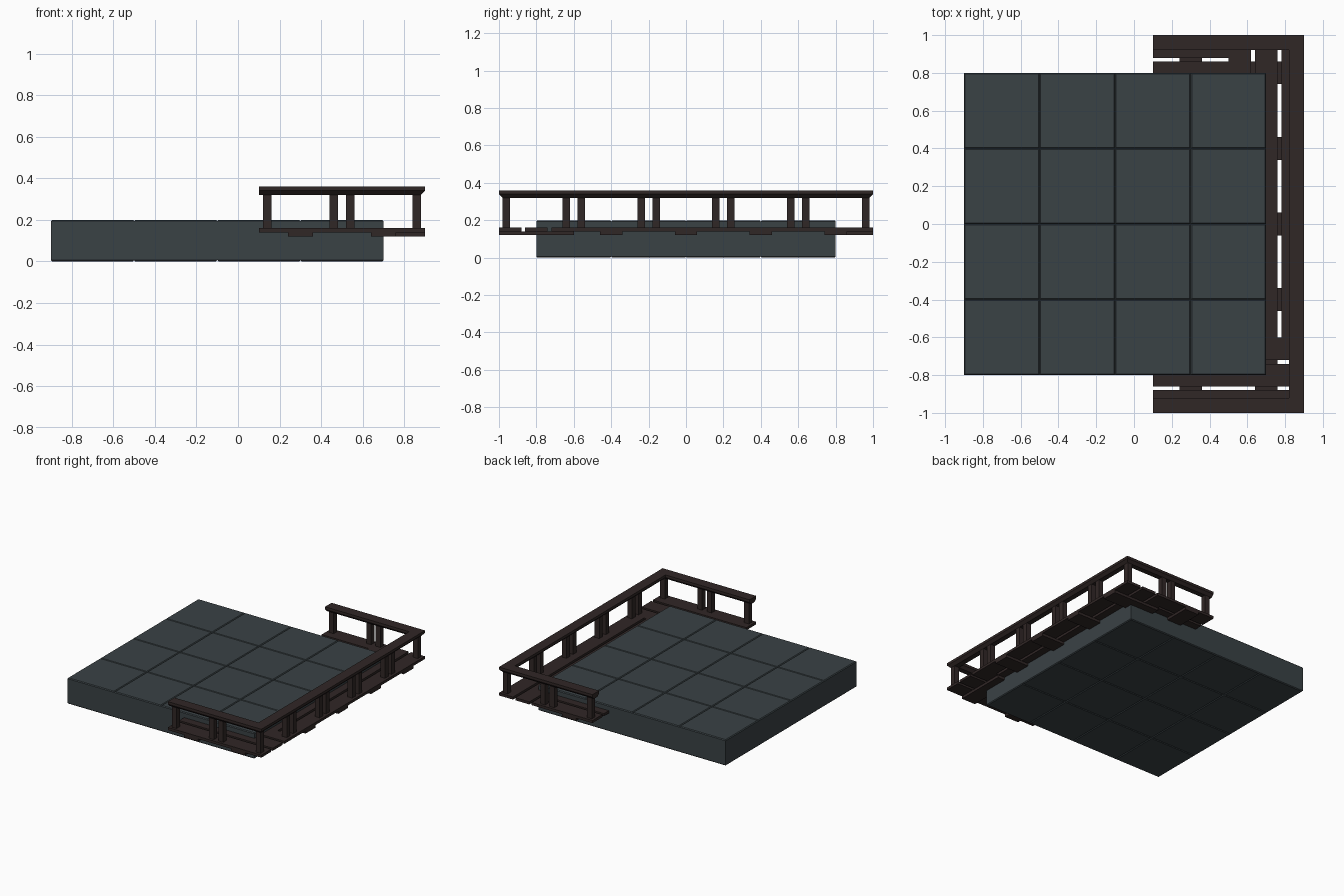
import bpy, bmesh
from mathutils import Vector

if "Cube" in bpy.data.objects:
    bpy.data.objects.remove(bpy.data.objects["Cube"])


def material(name, rgb):
    m = bpy.data.materials.new(name)
    m.diffuse_color = (*rgb, 1)
    m.use_nodes = True
    m.node_tree.nodes["Principled BSDF"].inputs["Base Color"].default_value = m.diffuse_color
    return m


STONE = material("dark_slate", (0.042, 0.054, 0.060))
WOOD = material("dark_wood", (0.030, 0.020, 0.019))


def finish(bm, name, mat):
    bmesh.ops.recalc_face_normals(bm, faces=bm.faces)
    me = bpy.data.meshes.new(name)
    bm.to_mesh(me)
    bm.free()
    me.materials.append(mat)
    ob = bpy.data.objects.new(name, me)
    bpy.context.collection.objects.link(ob)
    return ob


def add_box(bm, lo, hi):
    lo, hi = Vector(lo), Vector(hi)
    verts = bmesh.ops.create_cube(bm, size=1)["verts"]
    for v in verts:
        v.co = (lo + hi) / 2 + Vector(a * b for a, b in zip(v.co, hi - lo))


# Stone floor: 4 x 4 slabs with top and bottom edges chamfered
for i in range(4):
    for j in range(4):
        x, y = -0.9 + 0.4 * i, -0.8 + 0.4 * j
        bm = bmesh.new()
        add_box(bm, (x, y, 0), (x + 0.4, y + 0.4, 0.2))
        flat = [e for e in bm.edges if abs(e.verts[0].co.z - e.verts[1].co.z) < 0.01]
        bmesh.ops.bevel(bm, geom=flat, offset=0.006, segments=1, affect='EDGES')
        finish(bm, f"floor_slab_{i}_{j}", STONE)


# Deck module: three planks on one cross support, 0.4 square
def deck(name, cx, cy, along_x):
    bm = bmesh.new()

    def piece(u0, u1, v0, v1, z0, z1):
        if not along_x:
            u0, u1, v0, v1 = v0, v1, u0, u1
        add_box(bm, (cx + u0, cy + v0, z0), (cx + u1, cy + v1, z1))

    for k in (-1, 0, 1):
        piece(-0.2, 0.2, 0.14 * k - 0.06, 0.14 * k + 0.06, 0.14, 0.16)
    piece(-0.06, 0.06, -0.2, 0.2, 0.12, 0.14)
    finish(bm, name, WOOD)


deck("front_deck", 0.3, -0.8, True)
deck("front_corner_deck", 0.7, -0.8, True)
for k, y in enumerate((-0.4, 0, 0.4)):
    deck(f"side_deck_{k}", 0.7, y, False)
deck("back_corner_deck", 0.7, 0.8, False)
deck("back_deck", 0.3, 0.8, True)

# Railing posts: near both ends of each module, shared at the corners
spots = {(x, y) for x in (0.14, 0.46, 0.54, 0.86) for y in (-0.96, 0.96)}
for c in (-0.8, -0.4, 0, 0.4, 0.8):
    spots |= {(0.86, round(c + s, 2)) for s in (-0.16, 0.16)}
bm = bmesh.new()
for x, y in sorted(spots):
    add_box(bm, (x - 0.02, y - 0.02, 0.16), (x + 0.02, y + 0.02, 0.32))
finish(bm, "railing_posts", WOOD)

# Handrail: chamfered section swept round three sides with mitred corners
profile = [(0.04, 0.36), (-0.04, 0.36), (-0.04, 0.34), (-0.02, 0.32),
           (0.02, 0.32), (0.04, 0.34)]
path = [(0.1, -0.96, 0, -1), (0.86, -0.96, 1, -1), (0.86, 0.96, 1, 1), (0.1, 0.96, 0, 1)]
bm = bmesh.new()
rings = [[bm.verts.new((x + nx * o, y + ny * o, z)) for o, z in profile]
         for x, y, nx, ny in path]
for a, b in zip(rings, rings[1:]):
    for k in range(6):
        n = (k + 1) % 6
        bm.faces.new((a[k], a[n], b[n], b[k]))
bm.faces.new(rings[0])
bm.faces.new(rings[-1])
finish(bm, "handrail", WOOD)
